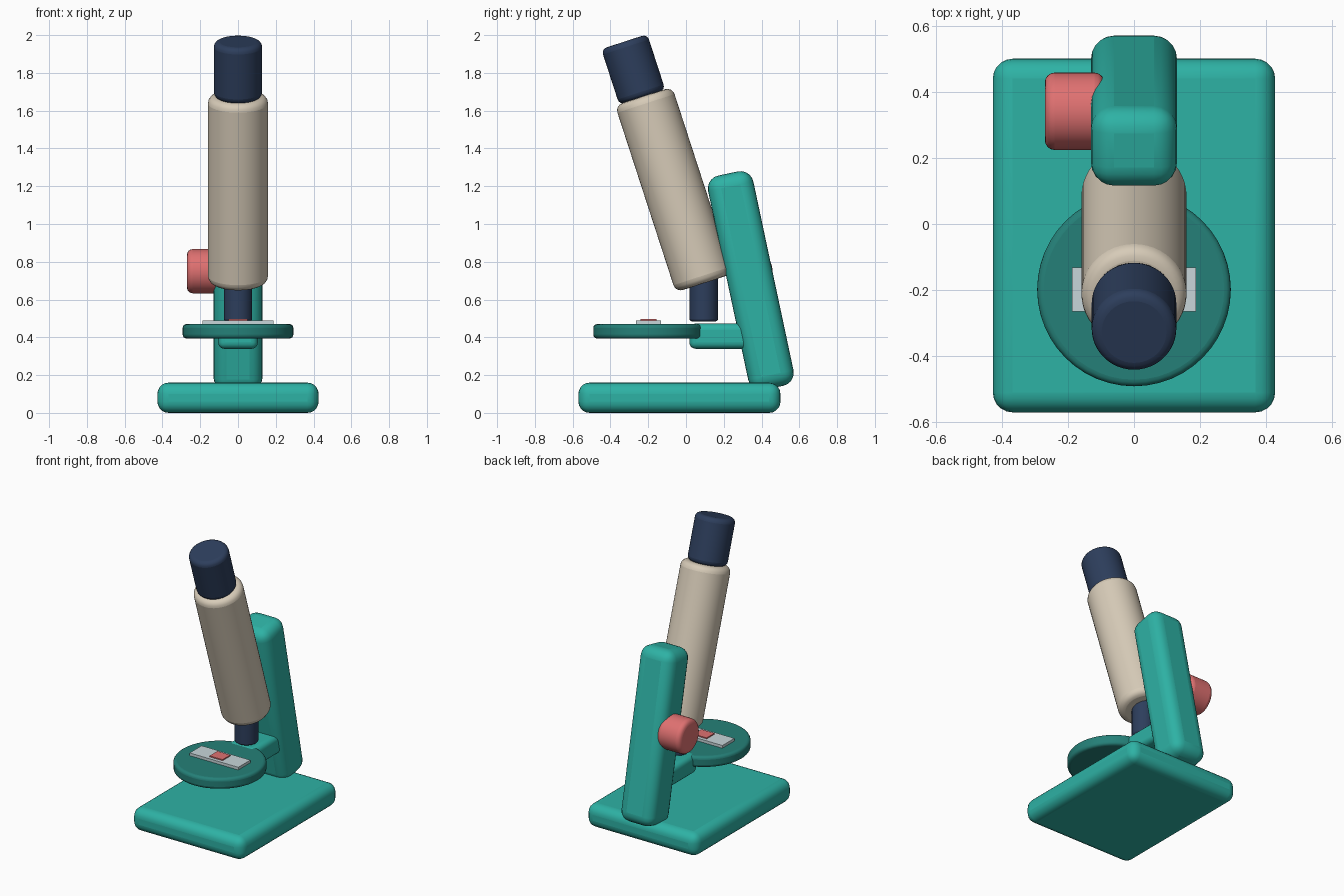
import bpy
from math import radians

if "Cube" in bpy.data.objects:
    bpy.data.objects.remove(bpy.data.objects["Cube"])


def material(name, rgb):
    m = bpy.data.materials.new(name)
    m.diffuse_color = (*rgb, 1)
    m.use_nodes = True
    m.node_tree.nodes["Principled BSDF"].inputs["Base Color"].default_value = m.diffuse_color
    return m


teal = material("teal", (0.027, 0.445, 0.375))
dark_teal = material("dark teal", (0.018, 0.216, 0.188))
cream = material("cream", (0.68, 0.60, 0.48))
navy = material("navy", (0.026, 0.048, 0.107))
coral = material("coral", (0.74, 0.165, 0.165))
glass = material("pale glass", (0.58, 0.67, 0.70))


def finish(name, mat, bevel, segments):
    """Name, colour, round and smooth the active object."""
    ob = bpy.context.object
    ob.name = name
    ob.data.materials.append(mat)
    if bevel:
        mod = ob.modifiers.new("rounding", 'BEVEL')
        mod.width, mod.segments = bevel, segments
        mod.limit_method, mod.angle_limit = 'ANGLE', radians(30)
    bpy.ops.object.shade_smooth_by_angle(angle=radians(35))
    return ob


def box(name, mat, center, size, bevel=0, tilt=0):
    bpy.ops.mesh.primitive_cube_add(size=1, location=center)
    bpy.context.object.scale = size
    bpy.ops.object.transform_apply(location=False, rotation=False, scale=True)
    ob = finish(name, mat, bevel, 5)
    ob.rotation_euler.x = radians(tilt)
    return ob


def rod(name, mat, center, radius, length, bevel, rot=(0, 0, 0)):
    bpy.ops.mesh.primitive_cylinder_add(vertices=48, radius=radius, depth=length,
                                        location=center,
                                        rotation=[radians(a) for a in rot])
    return finish(name, mat, bevel, 4)


# Foot and leaning arm
box("base", teal, (0, -0.035, 0.08), (0.854, 1.07, 0.16), 0.06)
box("arm", teal, (0, 0.343, 0.70), (0.26, 0.245, 1.16), 0.07, tilt=12)

# Stage with its bracket
box("stage_bracket", teal, (0, 0.18, 0.406), (0.21, 0.325, 0.134), 0.035)
rod("stage", dark_teal, (0, -0.198, 0.432), 0.293, 0.076, 0.02)

# Specimen slide
box("slide", glass, (0, -0.198, 0.478), (0.374, 0.132, 0.022))
box("specimen", coral, (0, -0.198, 0.492), (0.10, 0.085, 0.009))

# Tilted optics
rod("body_tube", cream, (0, -0.0635, 1.182), 0.159, 1.04, 0.04, (18, 0, 0))
rod("eyepiece", navy, (0, -0.279, 1.818), 0.128, 0.31, 0.03, (18, 0, 0))
rod("objective", navy, (0, 0.094, 0.605), 0.075, 0.24, 0.012)

# Focus knob on the left of the arm
rod("focus_knob", coral, (-0.18, 0.341, 0.75), 0.117, 0.18, 0.03, (0, 90, 0))
